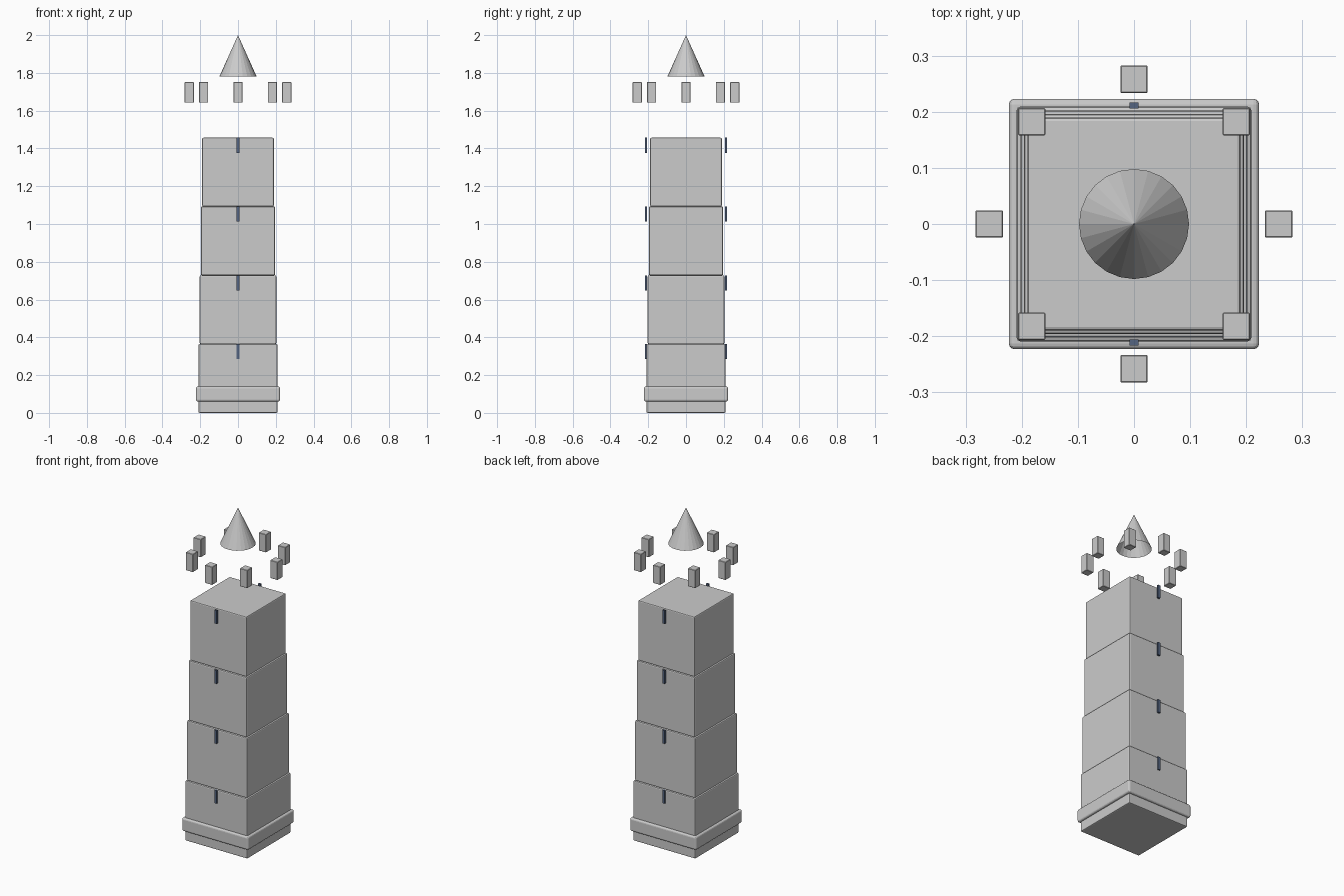
import bpy, math

if "Cube" in bpy.data.objects:
    bpy.data.objects.remove(bpy.data.objects["Cube"])

FLOOR = 0.3642  # height of one storey


def box(name, loc, size, bevel=0.0, segments=2, mat=None):
    bpy.ops.mesh.primitive_cube_add(size=1, location=loc)
    ob = bpy.context.object
    ob.name = name
    ob.scale = size
    bpy.ops.object.transform_apply(location=False, rotation=False, scale=True)
    if bevel:
        mod = ob.modifiers.new("Bevel", 'BEVEL')
        mod.width = bevel
        mod.segments = segments
    if mat:
        ob.data.materials.append(mat)
    return ob


slit_mat = bpy.data.materials.new("dark_slit")
slit_mat.diffuse_color = (0.09, 0.13, 0.22, 1)
slit_mat.use_nodes = True
slit_mat.node_tree.nodes["Principled BSDF"].inputs["Base Color"].default_value = slit_mat.diffuse_color

# Stepped storeys, each with a front and a back slit at its top
for i in range(4):
    half = 0.209 - 0.0065 * i
    box(f"storey_{i + 1}", (0, 0, FLOOR * (i + 0.5)),
        (2 * half, 2 * half, FLOOR), 0.006)
    for side, y in (("front", -0.211), ("back", 0.211)):
        box(f"{side}_slit_{i + 1}", (0, y, FLOOR * (i + 1) - 0.04),
            (0.016, 0.011, 0.08), mat=slit_mat)

# Rounded plinth band near the ground
box("plinth_band", (0, 0, 0.1), (0.446, 0.446, 0.08), 0.01, 3)

# Ring of eight floating battlements, all axis-aligned
for i in range(8):
    a = i * math.pi / 4
    box(f"battlement_{i + 1}", (0.258 * math.cos(a), 0.258 * math.sin(a), 1.697),
        (0.049, 0.049, 0.109), 0.002, 1)

# Floating spire, open underneath
bpy.ops.mesh.primitive_cone_add(vertices=24, radius1=0.098, radius2=0, depth=0.218,
                                end_fill_type='NOTHING', location=(0, 0, 1.891))
bpy.context.object.name = "spire"
